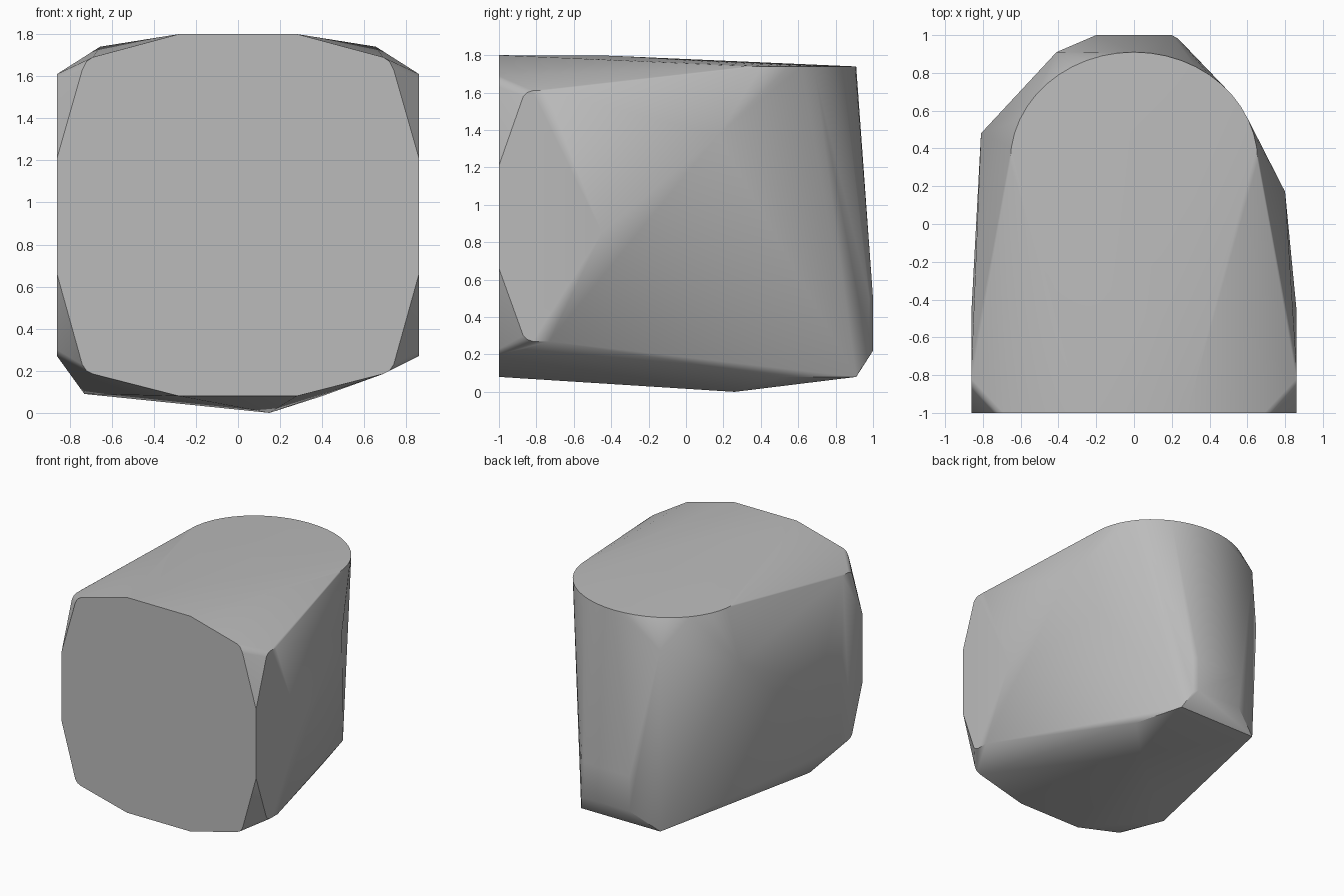
import bpy, bmesh, math
from math import radians

cube = bpy.data.objects.get("Cube")
if cube:
    bpy.data.objects.remove(cube, do_unlink=True)

mat = bpy.data.materials.new("plain_grey")
mat.use_nodes = True
grey = (0.5, 0.5, 0.5, 1)
mat.diffuse_color = grey
mat.node_tree.nodes["Principled BSDF"].inputs["Base Color"].default_value = grey


def mirrored(points):
    """Both the given points and their reflections across x."""
    return [(s * x, y, z) for x, y, z in points for s in (1, -1)]


# Front face outline with softened corners
front = mirrored([(x, -1, z) for x, z in (
    (.28, 1.8), (.69, 1.69), (.72, 1.67), (.74, 1.63), (.86, 1.21),
    (.86, .66), (.74, .23), (.72, .2), (.69, .185), (.28, .08))])

# Flat cheeks on both sides
cheeks = mirrored([(.86, y, z) for y, z in (
    (-.87, 1.58), (-.85, 1.6), (-.82, 1.61), (-.75, 1.61),
    (-.87, .3), (-.85, .28), (-.82, .27), (-.73, .27), (-.45, .85))])

# Rounded rear rim of the top
top_arc = [(.655 * math.cos(a), .33 + .58 * math.sin(a), 1.74)
           for a in (math.pi * i / 24 for i in range(25))]
top_crown = mirrored([(.12, -.4, 1.797)])

# Back plate and its lower bevel
back = [(.2, 1, .22), (-.2, 1, .22), (.2, 1, .5), (-.2, 1, .5),
        (.235, .98, .2), (.235, .98, .5), (.29, .91, .08), (-.41, .91, .08),
        (-.41, .91, 1.53)]

# Shoulder peaks and underside corners
peaks = [(.8, .17, 1.37), (-.81, .48, 1.37)]
underside = [(.15, .26, 0), (.4, .5, .08), (-.73, -.52, .09)]

bm = bmesh.new()
for p in front + cheeks + top_arc + top_crown + back + peaks + underside:
    bm.verts.new(p)
hull = bmesh.ops.convex_hull(bm, input=bm.verts)
loose = {g for g in hull["geom_interior"] + hull["geom_unused"]
         if isinstance(g, bmesh.types.BMVert)}
bmesh.ops.delete(bm, geom=list(loose), context="VERTS")
bmesh.ops.dissolve_limit(bm, angle_limit=radians(.5), verts=bm.verts, edges=bm.edges)
bmesh.ops.recalc_face_normals(bm, faces=bm.faces)

mesh = bpy.data.meshes.new("faceted_block")
bm.to_mesh(mesh)
bm.free()
mesh.materials.append(mat)
block = bpy.data.objects.new("faceted_block", mesh)
bpy.context.collection.objects.link(block)
bpy.context.view_layer.objects.active = block
block.select_set(True)
bpy.ops.object.shade_smooth_by_angle(angle=radians(35))
